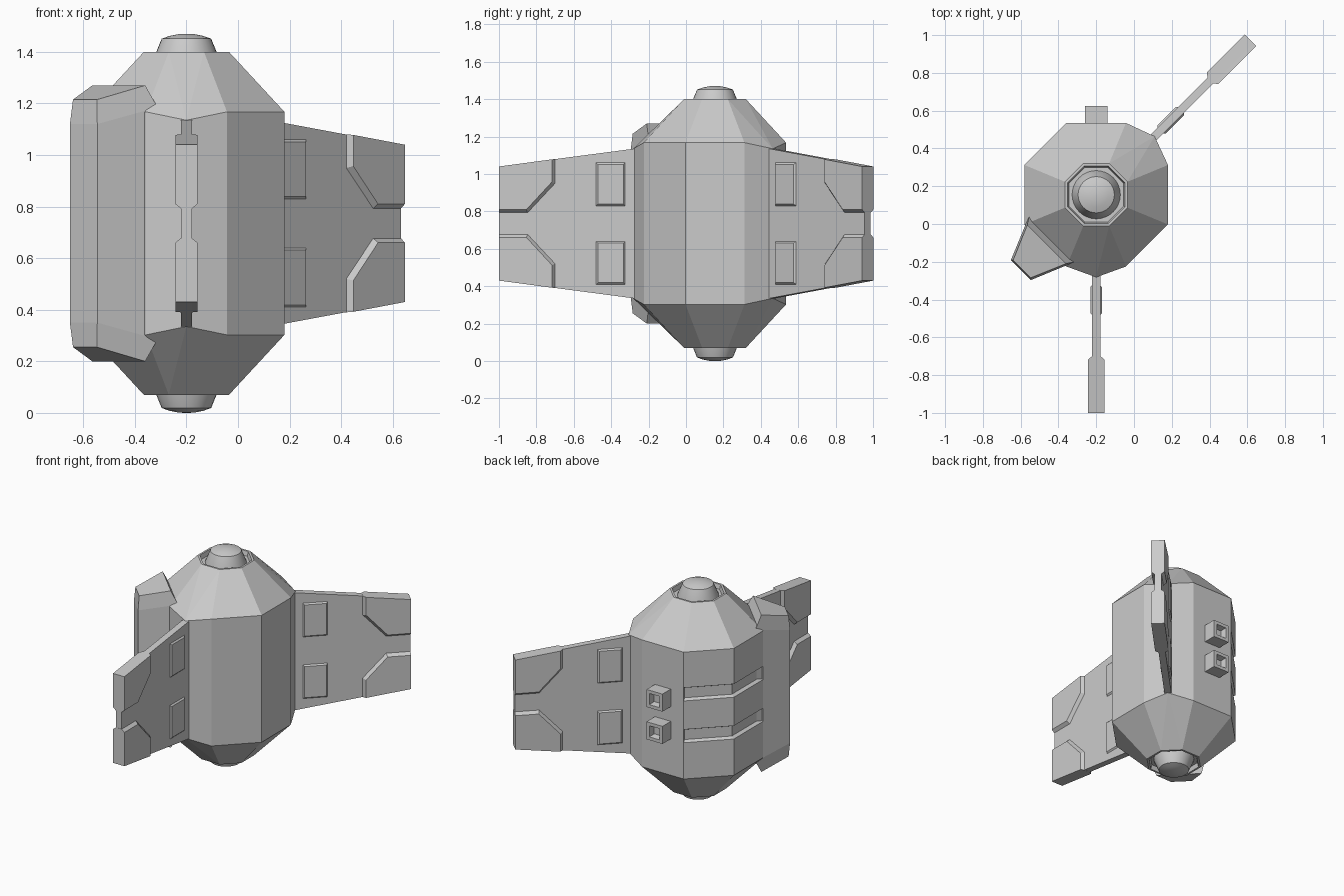
import bpy, bmesh
from math import radians, cos, sin, pi

if "Cube" in bpy.data.objects:
    bpy.data.objects.remove(bpy.data.objects["Cube"])

CENTRE = (-0.2, 0.155, 0.735)


def make(name, verts, faces, angle=0):
    """Mesh object around the hull axis; local x is radial, y tangential."""
    me = bpy.data.meshes.new(name)
    me.from_pydata(verts, [], faces)
    bm = bmesh.new()
    bm.from_mesh(me)
    bmesh.ops.recalc_face_normals(bm, faces=bm.faces)
    bm.to_mesh(me)
    bm.free()
    ob = bpy.data.objects.new(name, me)
    ob.location = CENTRE
    ob.rotation_euler.z = radians(angle)
    bpy.context.collection.objects.link(ob)
    return ob


def loft(name, rings, angle=0):
    """Skin a stack of equal-length rings and cap both ends."""
    n = len(rings[0])
    verts = [p for ring in rings for p in ring]
    faces = [list(range(n)), list(range(len(verts) - n, len(verts)))]
    for i in range(len(rings) - 1):
        for j in range(n):
            k = (j + 1) % n
            faces.append([i * n + j, i * n + k, (i + 1) * n + k, (i + 1) * n + j])
    return make(name, verts, faces, angle)


def activate(ob):
    bpy.ops.object.select_all(action='DESELECT')
    ob.select_set(True)
    bpy.context.view_layer.objects.active = ob


def octo(k, apothem, z):
    a = radians(22.5 + 45 * k)
    r = apothem / cos(pi / 8)
    return (r * cos(a), r * sin(a), z)


# Hull: octagonal drum with tapered ends, recessed rims and a ridge at each wing
LEVELS = [(0.38, 0.4325), (0.165, 0.665), (0.152, 0.665), (0.145, 0.635)]
RIDGES = (0, 5)
verts, faces, ids = [], [], {}
for s in (1, -1):
    for lv, (ap, z) in enumerate(LEVELS):
        for k in range(8):
            ids[s, lv, k] = len(verts)
            verts.append(octo(k, ap, s * z))
    for k in RIDGES:
        a = radians(45 + 45 * k)
        ids[s, 'ridge', k] = len(verts)
        verts.append((0.437 * cos(a), 0.437 * sin(a), s * 0.40))
for k in range(8):
    m = (k + 1) % 8
    for s in (1, -1):
        for lv in range(3):
            a, b = ids[s, lv, k], ids[s, lv, m]
            c, d = ids[s, lv + 1, m], ids[s, lv + 1, k]
            if lv == 0 and k in RIDGES:
                p = ids[s, 'ridge', k]
                faces += [[a, p, d], [p, c, d], [p, b, c]]
            else:
                faces.append([a, b, c, d])
    lo, hi = [[ids[s, 0, k], ids[s, 0, m]] for s in (-1, 1)]
    if k in RIDGES:
        p, q = ids[-1, 'ridge', k], ids[1, 'ridge', k]
        faces += [[lo[0], p, q, hi[0]], [p, lo[1], hi[1], q]]
    else:
        faces.append([lo[0], lo[1], hi[1], hi[0]])
for s in (1, -1):
    faces.append([ids[s, 3, k] for k in range(8)])
hull = make("hull", verts, faces)

# Two grooves wrapping the left-rear faces
for z in (0.145, -0.14):
    rings = []
    for k in (2, 3, 4):
        rings.append([octo(k, 0.358, z - 0.034), octo(k, 0.402, z - 0.056),
                      octo(k, 0.402, z + 0.056), octo(k, 0.358, z + 0.034)])
    cutter = loft("groove_cutter", rings)
    cutter.hide_render = True
    mod = hull.modifiers.new("groove", 'BOOLEAN')
    mod.operation, mod.solver, mod.object = 'DIFFERENCE', 'EXACT', cutter
    activate(hull)
    bpy.ops.object.modifier_apply(modifier=mod.name)
    bpy.data.objects.remove(cutter)

# Round end caps
for s, name in ((1, "top_cap"), (-1, "bottom_cap")):
    prof = [(0.13, 0.62), (0.127, 0.64), (0.096, 0.716), (0.065, 0.727), (0.03, 0.734), (0.002, 0.735)]
    cap = loft(name, [[(r * cos(i * pi / 16), r * sin(i * pi / 16), s * z)
                       for i in range(32)] for r, z in prof])
    activate(cap)
    bpy.ops.object.shade_smooth_by_angle(angle=radians(30))

# Wings with raised tip plates and access panels
SLAB = [(0.38, -0.407), (1.154, -0.305), (1.154, 0.305), (0.38, 0.407)]
PLATE = [(1.155, 0.305), (0.855, 0.345), (0.855, 0.215), (1.002, 0.058), (1.155, 0.058)]
PLATE_TOP = [(1.155, 0.305), (0.872, 0.343), (0.872, 0.222), (1.008, 0.075), (1.155, 0.075)]


def rect(inset):
    a, b, c, d = 0.48 + inset, 0.635 - inset, 0.095 + inset, 0.325 - inset
    return [(a, c), (b, c), (b, d), (a, d)]


def flat(outline, t, s=1):
    return [(r, t, s * z) for r, z in outline]


def raised(name, base, top, height, s, angle):
    loft(name, [flat(top, -height, s), flat(base, -0.022, s),
                flat(base, 0.022, s), flat(top, height, s)], angle)


for name, angle in (("front_wing", -90), ("rear_wing", 45)):
    loft(name, [flat(SLAB, -0.022), flat(SLAB, 0.022)], angle)
    for s, side in ((1, "upper"), (-1, "lower")):
        raised(f"{name}_{side}_tip_plate", PLATE, PLATE_TOP, 0.043, s, angle)
        raised(f"{name}_{side}_panel", rect(0), rect(0.009), 0.031, s, angle)


# Tapered side pod on the front-left face
def pod_ring(ri, hi, zi, ro, ho, zo, s):
    return [(ri, -hi, s * zi), (ri, hi, s * zi), (ro, ho, s * zo), (ro, -ho, s * zo)]


INNER = (0.33, 0.172, 0.45, 0.564, 0.075, 0.385)
OUTER = (0.371, 0.145, 0.535, 0.556, 0.066, 0.48)
loft("side_pod", [pod_ring(*OUTER, 1), pod_ring(*INNER, 1),
                  pod_ring(*INNER, -1), pod_ring(*OUTER, -1)], 225)

# Two hollow sockets on the back
for name, z in (("upper_socket", 0.095), ("lower_socket", -0.125)):
    loft(name, [[(r, u * h, z + v * h) for u, v in ((-1, -1), (1, -1), (1, 1), (-1, 1))]
                for r, h in ((0.36, 0.06), (0.47, 0.06), (0.47, 0.038), (0.43, 0.03))], 90)
